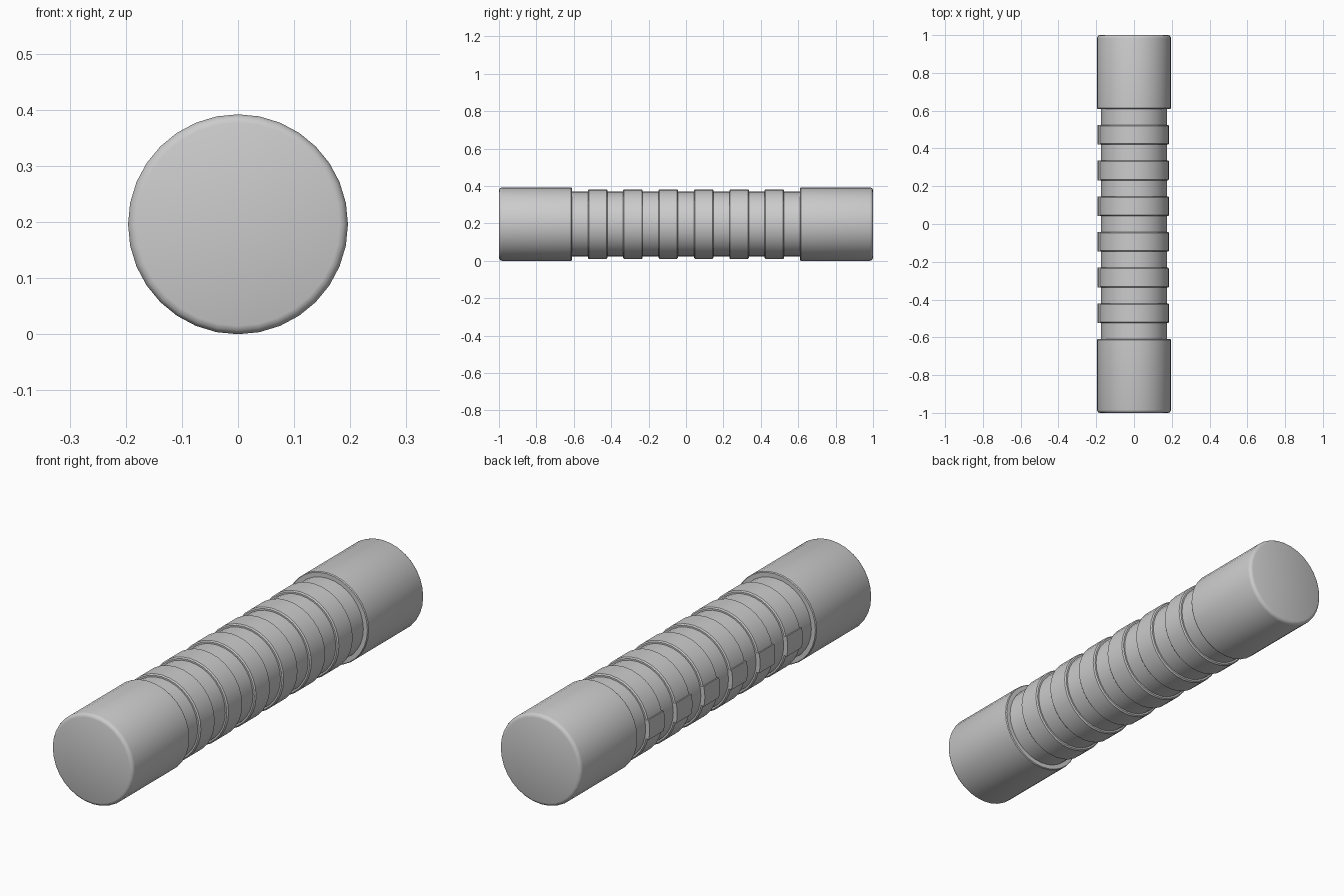
import bpy, math

if "Cube" in bpy.data.objects:
    bpy.data.objects.remove(bpy.data.objects["Cube"])

CZ, N = 0.196, 32


def lathe(name, profile):
    """Revolve (y, radius) points around the lengthwise axis, with closed ends."""
    verts, faces = [], []
    for y, r in profile:
        for i in range(N):
            a = 2 * math.pi * i / N
            verts.append((r * math.sin(a), y, CZ + r * math.cos(a)))
    for k in range(len(profile) - 1):
        for i in range(N):
            j = (i + 1) % N
            faces.append((k * N + i, k * N + j, (k + 1) * N + j, (k + 1) * N + i))
    faces.append(tuple(reversed(range(N))))
    faces.append(tuple(range((len(profile) - 1) * N, len(profile) * N)))
    return finish(name, verts, faces)


def finish(name, verts, faces):
    me = bpy.data.meshes.new(name)
    me.from_pydata(verts, [], faces)
    ob = bpy.data.objects.new(name, me)
    bpy.context.collection.objects.link(ob)
    bpy.ops.object.select_all(action='DESELECT')
    ob.select_set(True)
    bpy.context.view_layer.objects.active = ob
    bpy.ops.object.mode_set(mode='EDIT')
    bpy.ops.mesh.select_all(action='SELECT')
    bpy.ops.mesh.normals_make_consistent(inside=False)
    bpy.ops.object.mode_set(mode='OBJECT')
    bpy.ops.object.shade_smooth_by_angle(angle=math.radians(35))
    return ob


# Inner core
lathe("core", [(-0.63, 0.174), (0.63, 0.174)])

# End caps with softened outer rims
for label, s in (("front", -1), ("back", 1)):
    lathe(label + "_end_cap", [(s * y, r) for y, r in (
        (0.61, 0.172), (0.61, 0.193), (0.614, 0.196), (0.984, 0.196),
        (0.991, 0.194), (0.997, 0.189), (1.0, 0.181))])

# Grip rings, each with a small raised tab on the left side
half = 0.052
for n in range(6):
    c = (n - 2.5) * 0.189
    lathe(f"grip_ring_{n + 1}", [
        (c - half, 0.170), (c - half, 0.181), (c - half + 0.005, 0.186),
        (c + half - 0.005, 0.186), (c + half, 0.181), (c + half, 0.170)])
    arc = [math.radians(d) for d in (-13, -6.5, 0, 6.5, 13)]
    verts = [(-r * math.cos(a), c + s * half, CZ + r * math.sin(a))
             for s in (-1, 1) for r in (0.172, 0.193) for a in arc]
    faces = []
    for i in range(4):
        faces += [(i, i + 1, i + 6, i + 5), (i + 10, i + 11, i + 16, i + 15),
                  (i, i + 1, i + 11, i + 10), (i + 5, i + 6, i + 16, i + 15)]
    faces += [(0, 5, 15, 10), (4, 9, 19, 14)]
    finish(f"ring_tab_{n + 1}", verts, faces)
